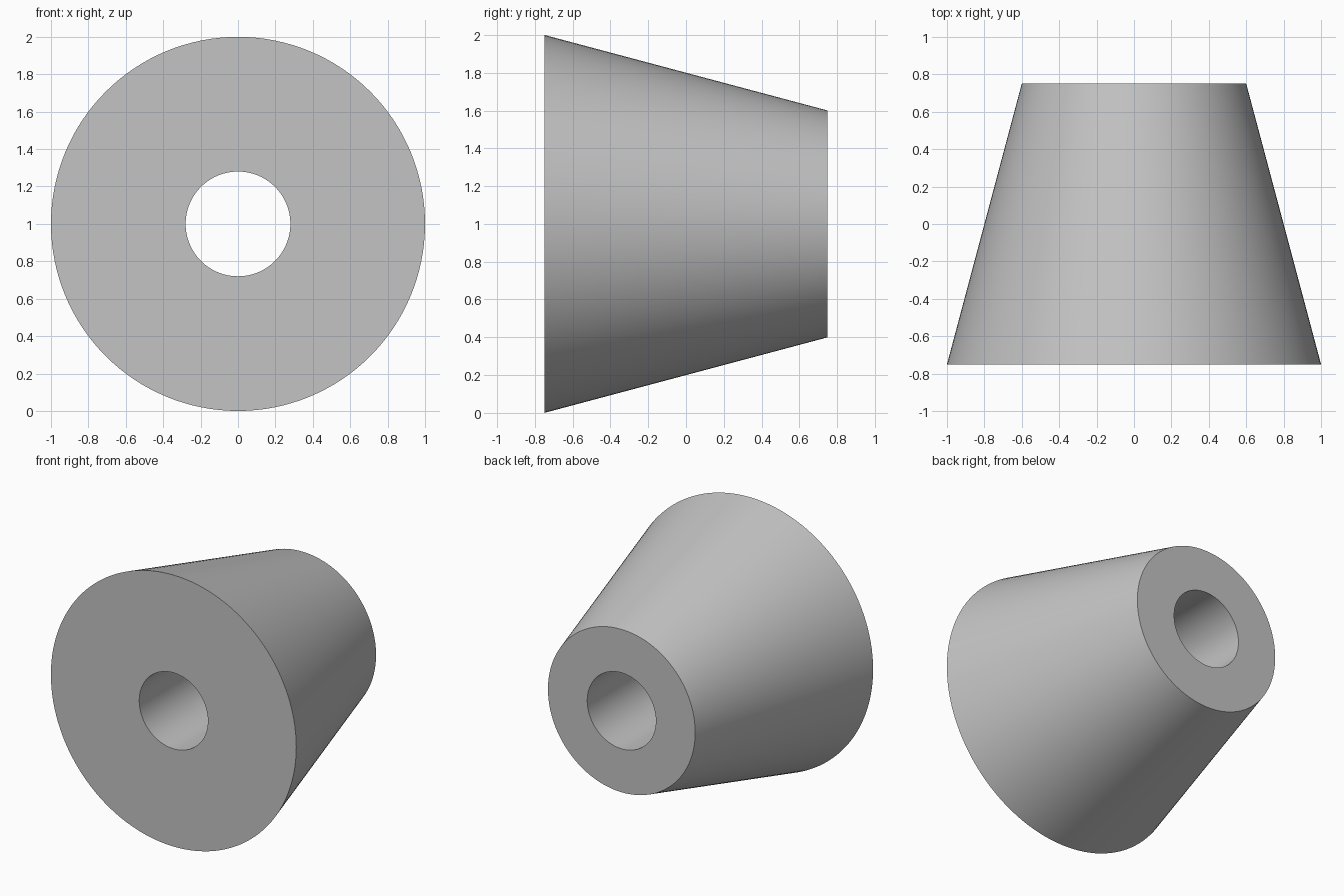
import bpy
import bmesh
import math

cube = bpy.data.objects.get("Cube")
if cube:
    bpy.data.objects.remove(cube, do_unlink=True)

SEGMENTS = 128
HALF_LENGTH = 0.75
FRONT_RADIUS = 1.0
BACK_RADIUS = 0.6
HOLE_RADIUS = 0.28

# Plain grey material
grey = bpy.data.materials.new("plain_grey")
grey.use_nodes = True
colour = (0.55, 0.55, 0.55, 1)
grey.diffuse_color = colour
grey.node_tree.nodes["Principled BSDF"].inputs["Base Color"].default_value = colour

# Closed wall section (radius, y), swept around the y axis
section = [
    (HOLE_RADIUS, -HALF_LENGTH),
    (FRONT_RADIUS, -HALF_LENGTH),
    (BACK_RADIUS, HALF_LENGTH),
    (HOLE_RADIUS, HALF_LENGTH),
]
bm = bmesh.new()
rings = []
for i in range(SEGMENTS):
    a = math.tau * i / SEGMENTS
    rings.append([bm.verts.new((r * math.cos(a), y, 1 + r * math.sin(a)))
                  for r, y in section])
for i, ring in enumerate(rings):
    following = rings[(i + 1) % SEGMENTS]
    for j in range(len(section)):
        k = (j + 1) % len(section)
        bm.faces.new((ring[j], ring[k], following[k], following[j]))
bmesh.ops.recalc_face_normals(bm, faces=bm.faces)

# Tapered sleeve with a straight bore
mesh = bpy.data.meshes.new("tapered_sleeve")
bm.to_mesh(mesh)
bm.free()
mesh.materials.append(grey)
sleeve = bpy.data.objects.new("tapered_sleeve", mesh)
bpy.context.collection.objects.link(sleeve)

# Smooth round walls, crisp rims
bpy.ops.object.select_all(action="DESELECT")
sleeve.select_set(True)
bpy.context.view_layer.objects.active = sleeve
bpy.ops.object.shade_smooth_by_angle(angle=math.radians(30))
